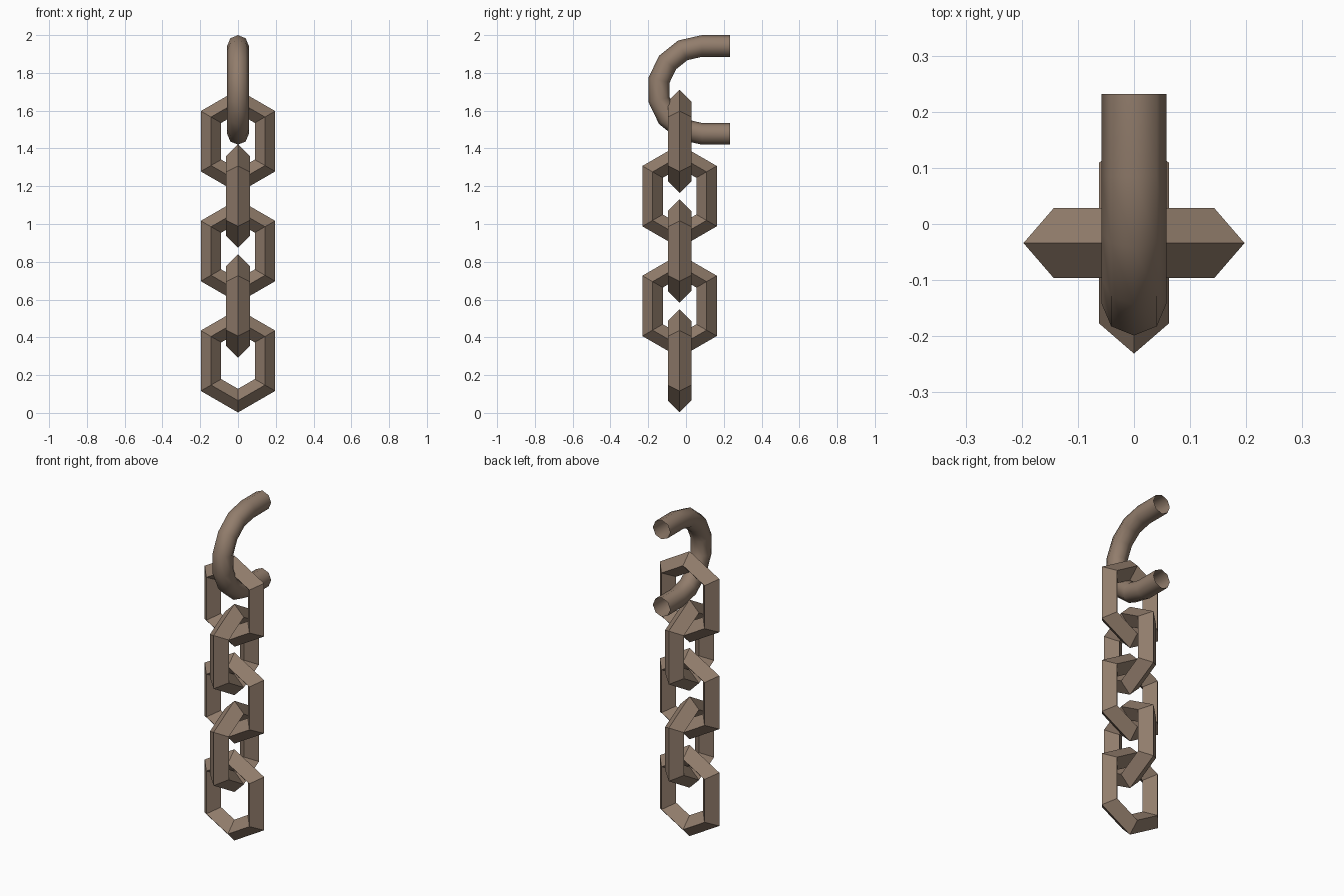
import bpy, bmesh
from math import cos, sin, pi
from mathutils import Vector

cube = bpy.data.objects.get("Cube")
if cube:
    bpy.data.objects.remove(cube, do_unlink=True)

X, Y, Z = Vector((1, 0, 0)), Vector((0, 1, 0)), Vector((0, 0, 1))

bronze = bpy.data.materials.new("dull_bronze")
bronze.use_nodes = True
colour = (0.287, 0.205, 0.15, 1)
bronze.diffuse_color = colour
bronze.node_tree.nodes["Principled BSDF"].inputs["Base Color"].default_value = colour


def sweep(name, path, normal, radius, sides, closed):
    """Sweep a polygon along (centre, outward direction) stations."""
    bm = bmesh.new()
    rings = []
    for centre, out in path:
        angles = [2 * pi * k / sides for k in range(sides)]
        rings.append([bm.verts.new(centre + radius * (cos(a) * out + sin(a) * normal))
                      for a in angles])
    for i in range(len(rings) if closed else len(rings) - 1):
        a, b = rings[i], rings[(i + 1) % len(rings)]
        for j in range(sides):
            k = (j + 1) % sides
            bm.faces.new((a[j], b[j], b[k], a[k]))
    mesh = bpy.data.meshes.new(name)
    bm.to_mesh(mesh)
    bm.free()
    mesh.materials.append(bronze)
    obj = bpy.data.objects.new(name, mesh)
    bpy.context.collection.objects.link(obj)
    return obj


def link(name, centre, u):
    """Six-sided ring with a diamond section, its straight sides lengthened."""
    path = []
    for k in range(6):
        a = pi / 6 + k * pi / 3
        out = cos(a) * u + sin(a) * Z
        stretch = 0.046 if out.z > 0 else -0.046
        path.append((centre + 0.165 * out + stretch * Z, out))
    return sweep(name, path, u.cross(Z), 0.0625, 4, True)


# Chain of links, each turned a quarter from the last
for n in range(5):
    link(f"chain_link_{n + 1}", Vector((0, -0.034, 0.276 + 0.2905 * n)), X if n % 2 == 0 else Y)

# Open hook: half ring with straight, open-ended arms reaching back
centre = Vector((0, 0.084, 1.71))
arc = []
for k in range(8):
    a = -pi / 2 + pi * k / 7
    out = -cos(a) * Y + sin(a) * Z
    arc.append((centre + 0.2325 * out, out))
arm = 0.148 * Y
path = [(arc[0][0] + arm, arc[0][1])] + arc + [(arc[-1][0] + arm, arc[-1][1])]
hook = sweep("top_hook", path, (-Y).cross(Z), 0.0575, 8, False)
for face in hook.data.polygons:
    face.use_smooth = True
